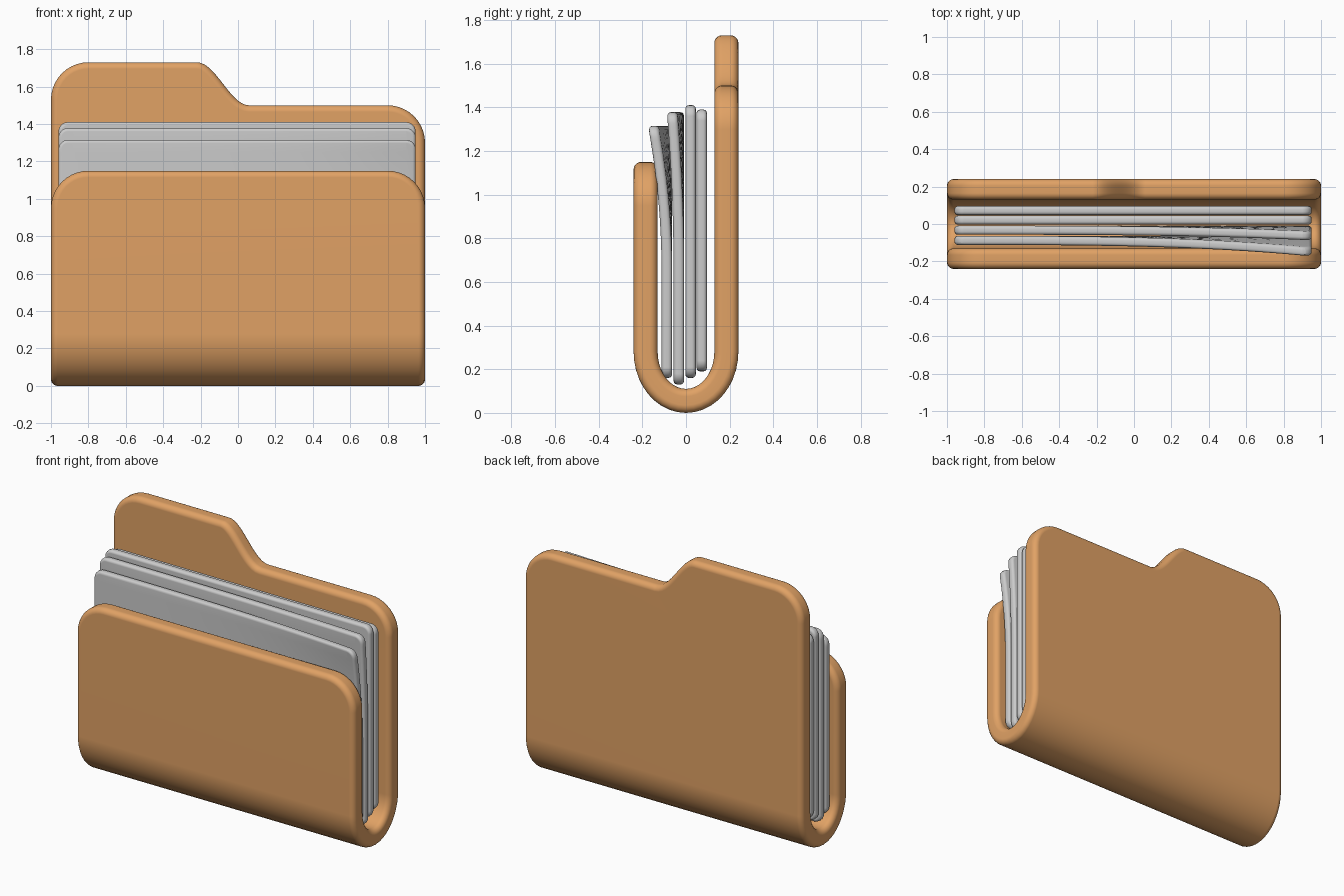
import bpy, bmesh
from math import sin, cos, pi, radians
from mathutils import Vector

if "Cube" in bpy.data.objects:
    bpy.data.objects.remove(bpy.data.objects["Cube"])

HALF_Y, FOLD_Z, FOLD_H = 0.185, 0.28, 0.225   # centre line of the U fold
L, HALF_T, ROUND, N = 0.32, 0.055, 0.035, 20


def finish(bm, name, mat=None):
    bmesh.ops.recalc_face_normals(bm, faces=bm.faces[:])
    me = bpy.data.meshes.new(name)
    bm.to_mesh(me)
    bm.free()
    ob = bpy.data.objects.new(name, me)
    bpy.context.collection.objects.link(ob)
    if mat:
        me.materials.append(mat)
    bpy.ops.object.select_all(action='DESELECT')
    ob.select_set(True)
    bpy.context.view_layer.objects.active = ob
    bpy.ops.object.shade_smooth_by_angle(angle=radians(40))
    ob.modifiers.new("weighted_normals", 'WEIGHTED_NORMAL').keep_sharp = True
    return ob


def fold(x, s, h):
    """Bend a flat point (x, s) with height h into the U shape."""
    if abs(s) > L:
        side = 1 if s > 0 else -1
        return Vector((x, side * (HALF_Y + h), FOLD_Z + abs(s) - L))
    a = s / L * pi / 2
    n = Vector((0, sin(a) * FOLD_H, -cos(a) * HALF_Y)).normalized()
    return Vector((x, HALF_Y * sin(a), FOLD_Z - FOLD_H * cos(a))) + n * h


def corner(cx, cz, start, r=0.2, steps=10):
    return [(cx + r * cos(start + pi / 2 * i / steps),
             cz + r * sin(start + pi / 2 * i / steps)) for i in range(steps + 1)]


def up(z):
    return L + z - FOLD_Z


# Flat outline of the folder: right side, back with tab, left side, front
arc = [-L + 2 * L * i / N for i in range(N + 1)]
outline = [(1, s) for s in arc]
outline += corner(0.8, up(1.30), 0)
outline += [(0.06 - 0.28 * i / 14, up(1.50 + 0.115 * (1 - cos(pi * i / 14)))) for i in range(15)]
outline += corner(-0.8, up(1.53), pi / 2)
M = len(outline)
outline += [(-1, s) for s in reversed(arc)]
outline += corner(-0.8, -up(0.95), pi)
outline += corner(0.8, -up(0.95), 1.5 * pi)
P = len(outline)

# Rounded rim section as (inset, height) pairs
quarter = [(ROUND * (1 - sin(pi / 2 * k / 5)), HALF_T - ROUND * (1 - cos(pi / 2 * k / 5)))
           for k in range(6)]
section = quarter + [(d, -h) for d, h in reversed(quarter)]

# Folder
bm = bmesh.new()
rings = []
for d, h in section:
    ring = []
    for i, p in enumerate(outline):
        t = (Vector(outline[(i + 1) % P]) - Vector(outline[i - 1])).normalized()
        ring.append(bm.verts.new(fold(p[0] - t.y * d, p[1] + t.x * d, h)))
    rings.append(ring)
for a, b in zip(rings, rings[1:]):
    for i in range(P):
        j = (i + 1) % P
        bm.faces.new((a[i], a[j], b[j], b[i]))
for r in (rings[0], rings[-1]):
    bm.faces.new(r[N:M + 1])
    bm.faces.new(r[M + N:] + [r[0]])
    for i in range(N):
        bm.faces.new((r[i], r[i + 1], r[M + N - i - 1], r[M + N - i]))
tan = bpy.data.materials.new("folder_tan")
tan.diffuse_color = (0.75, 0.36, 0.13, 1)
tan.use_nodes = True
tan.node_tree.nodes["Principled BSDF"].inputs["Base Color"].default_value = tan.diffuse_color
finish(bm, "folder", tan)


# Paper sheets, the front ones curling forward at the upper right
def sheet(name, y, z0, z1, curl):
    bm = bmesh.new()
    bmesh.ops.create_cube(bm, size=1)
    for v in bm.verts:
        v.co = Vector((v.co.x * 1.91 - 0.005, v.co.y * 0.048, (z0 + z1) / 2 + v.co.z * (z1 - z0)))
    ends = [e for e in bm.edges if abs(e.verts[0].co.y - e.verts[1].co.y) > 0.01]
    bmesh.ops.bevel(bm, geom=ends, offset=0.05, segments=5, profile=0.5, affect='EDGES')
    rim = [e for e in bm.edges if e.calc_face_angle(0) > 1]
    bmesh.ops.bevel(bm, geom=rim, offset=0.017, segments=3, profile=0.5, affect='EDGES')
    if curl:
        cuts = [((-0.8 + 0.1 * i, 0, 0), (1, 0, 0)) for i in range(18)]
        cuts += [((0, 0, 0.65 + 0.06 * i), (0, 0, 1)) for i in range(12)]
        for co, no in cuts:
            bmesh.ops.bisect_plane(bm, geom=bm.verts[:] + bm.edges[:] + bm.faces[:],
                                   plane_co=co, plane_no=no)
    for v in bm.verts:
        u = max(0, (v.co.x + 0.96) / 1.92)
        w = max(0, (v.co.z - 0.65) / (z1 - 0.65))
        v.co.y += y - curl * u ** 3 * w ** 2
    finish(bm, name)


for k, spec in enumerate([(0.072, 0.19, 1.39, 0), (0.021, 0.16, 1.41, 0),
                          (-0.033, 0.13, 1.378, 0.032), (-0.088, 0.16, 1.315, 0.065)]):
    sheet(f"paper_sheet_{k + 1}", *spec)
